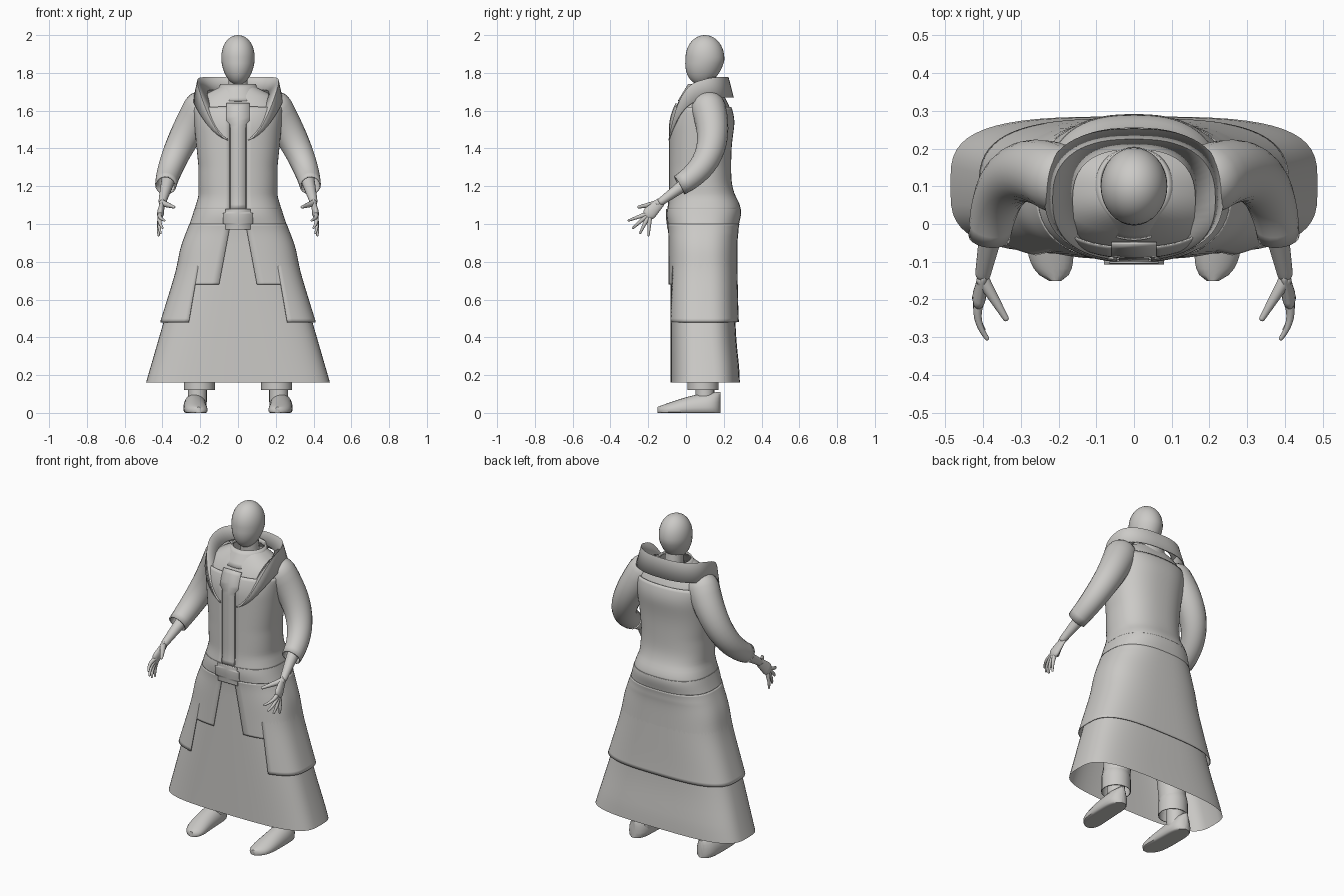
import bpy, bmesh, math
from math import sin, cos, pi
from mathutils import Vector

cube = bpy.data.objects.get("Cube")
if cube:
    bpy.data.objects.remove(cube, do_unlink=True)

clay = bpy.data.materials.new("warm_grey")
clay.use_nodes = True
clay.diffuse_color = (0.6, 0.59, 0.57, 1)
clay.node_tree.nodes["Principled BSDF"].inputs["Base Color"].default_value = clay.diffuse_color


def steps(low, high, count):
    """Evenly spaced values, both ends included."""
    return [low + (high - low) * i / count for i in range(count + 1)]


def mix(a, b, t):
    return a + (b - a) * t


def bump(z, middle, width):
    return math.exp(-((z - middle) / width) ** 2)


def signed_power(value, power):
    return math.copysign(abs(value) ** power, value)


def skin(name, rings, closed=True, start=False, end=False, thick=0):
    """Bridge rings of points into one smooth object."""
    bm = bmesh.new()
    grid = [[bm.verts.new(p) for p in ring] for ring in rings]
    count = len(grid[0])
    for a, b in zip(grid, grid[1:]):
        for i in range(count if closed else count - 1):
            j = (i + 1) % count
            bm.faces.new((a[i], a[j], b[j], b[i]))
    if start:
        bm.faces.new(grid[0])
    if end:
        bm.faces.new(grid[-1])
    bmesh.ops.recalc_face_normals(bm, faces=bm.faces)
    mesh = bpy.data.meshes.new(name)
    bm.to_mesh(mesh)
    bm.free()
    mesh.materials.append(clay)
    ob = bpy.data.objects.new(name, mesh)
    bpy.context.collection.objects.link(ob)
    if thick:
        cloth = ob.modifiers.new("cloth", 'SOLIDIFY')
        cloth.thickness, cloth.offset = thick, 0
    bpy.ops.object.select_all(action='DESELECT')
    ob.select_set(True)
    bpy.context.view_layer.objects.active = ob
    bpy.ops.object.shade_smooth_by_angle(angle=math.radians(50))


def slab(z, half, front, back, power=2, gap=0, grow=0, drop=0, count=56):
    """Rounded horizontal outline; gap opens the front, drop lowers it there."""
    a, b, middle = half + grow, (back - front) / 2 + grow, (front + back) / 2
    d = math.asin((gap / a) ** (power / 2))
    points = []
    for t in steps(d - pi / 2, 3 * pi / 2 - d, count)[:None if gap else -1]:
        points.append((a * signed_power(cos(t), 2 / power),
                       middle + b * signed_power(sin(t), 2 / power),
                       z - drop * ((1 - sin(t)) / 2) ** 4))
    return points


def tube(name, start, end, r_start, r_end, bend=None, flat=1, open_end=False, thick=0):
    """Tapered limb along a quadratic curve with domed ends."""
    a, c = Vector(start), Vector(end)
    b = Vector(bend) if bend else (a + c) / 2
    stations = []
    for t in steps(0, 1, 14):
        way = ((b - a) * (1 - t) + (c - b) * t).normalized()
        stations.append((a * (1 - t) ** 2 + b * 2 * t * (1 - t) + c * t * t, way, mix(r_start, r_end, t)))
    dome = steps(0.3, 1.5, 5)
    p, way, r = stations[0]
    head = [(p - way * r * sin(q), way, r * cos(q)) for q in reversed(dome)]
    p, way, r = stations[-1]
    tail = [] if open_end else [(p + way * r * sin(q), way, r * cos(q)) for q in dome]
    rings = []
    for p, way, r in head + stations + tail:
        u = (Vector((1, 0, 0)) - way * way.x).normalized()
        v = way.cross(u)
        rings.append([p + r * (u * cos(q) * flat + v * sin(q)) for q in steps(0, 2 * pi, 20)[:-1]])
    skin(name, rings, start=True, end=not open_end, thick=thick)


def body(z):
    """Robe outline at a height: half width, front, back and squareness."""
    flare, chest, neck = max(0, 1.15 - z), max(0, min(1, (z - 1.3) / 0.3)), max(0, (z - 1.5) / 0.23)
    half = 0.2 + 0.29 * flare + 0.012 * bump(z, 0.88, 0.1) + 0.03 * chest
    half *= math.sqrt(1 - max(0, (z - 1.6) / 0.14) ** 2)
    front = 0.1 * neck ** 2 - 0.082 - 0.01 * bump(z, 1.05, 0.06)
    back = 0.23 + 0.03 * min(1, flare * 5) + 0.04 * bump(z, 1.08, 0.09)
    back += 0.025 * bump(z, 0.16, 0.2) + 0.02 * bump(z, 1.57, 0.12) - 0.06 * neck ** 2
    return half, front, back, 2.4 + flare


def layer(name, low, high, gaps=(0, 0), grows=(0, 0), thick=0.004):
    """Cloth following the body; gaps and grows run from bottom to top."""
    rings = [slab(mix(low, high, t), *body(mix(low, high, t)), gap=mix(*gaps, t), grow=mix(*grows, t))
             for t in steps(0, 1, 30)]
    skin(name, rings, closed=not gaps[0], thick=thick)


def front_strip(name, low, high, width, lift):
    """Flat strip down the middle of the front; width depends on height."""
    skin(name, [[(x, body(z)[1] - lift, z) for x in (-width(z), 0, width(z))]
                for z in steps(low, high, 24)], closed=False, thick=0.006)


# Robe and its overlapping layers
layer("robe", 0.16, 1.73, thick=0)
layer("long_coat_skirt", 0.48, 1.07, gaps=(0.26, 0.16), grows=(0.016, 0.004))
layer("coat_front_skirt", 0.68, 1, gaps=(0.1, 0.04), grows=(0.01, 0.01))
layer("jacket", 1.07, 1.62, gaps=(0.045, 0.045), grows=(0.007, 0.007))
layer("belt", 1, 1.08, grows=(0.008, 0.008))
front_strip("belt_flap", 0.97, 1.08, lambda z: 0.08 if 1 < z < 1.06 else 0.065, 0.012)
front_strip("front_placket", 1.08, 1.64, lambda z: 0.04 if z < 1.54 else 0.06, 0.006)

# Folded hood collar, from inner base over the rim to the outer base
skin("hood_collar", [
    slab(1.71, 0.165, -0.075, 0.2, 2.5, gap=0.045, drop=0.25),
    slab(1.775, 0.215, -0.093, 0.225, 2.5, gap=0.055, drop=0.345),
    slab(1.67, 0.235, -0.088, 0.25, 2.5, gap=0.06, drop=0.23)], closed=False, thick=0.006)

# Standing shirt collar, neck and egg-shaped head
skin("shirt_collar", [slab(mix(1.65, 1.74, t), mix(0.13, 0.09, t), mix(-0.04, 0.015, t), 0.2)
                      for t in steps(0, 1, 4)], thick=0.008)
tube("neck", (0, 0.12, 1.65), (0, 0.11, 1.78), 0.055, 0.05)
head = []
for q in steps(0.04, pi - 0.04, 24):
    middle, depth = 0.1 - 0.02 * max(0, cos(q)), 0.103 * sin(q) * (1 - 0.05 * cos(q))
    head.append(slab(1.868 - 0.132 * cos(q), 0.088 * sin(q) * (1 - 0.1 * cos(q)),
                     middle - depth, middle + depth, count=32))
skin("head", head, start=True, end=True)

# Mirrored limbs
for side, label in ((1, "left_"), (-1, "right_")):
    # Sleeve, forearm and hand
    tube(label + "sleeve", (side * 0.2, 0.12, 1.61), (side * 0.383, -0.035, 1.205), 0.088, 0.052,
         bend=(side * 0.36, 0.2, 1.34), open_end=True, thick=0.008)
    tube(label + "forearm", (side * 0.37, 0.02, 1.23), (side * 0.4, -0.13, 1.12), 0.036, 0.021)
    tube(label + "palm", (side * 0.4, -0.14, 1.11), (side * 0.41, -0.19, 1.06), 0.026, 0.036, flat=0.5)
    for i, finger in enumerate(("index", "middle", "ring", "little")):
        q = math.radians(20 + 22 * i)
        reach = Vector((0, -cos(q), -sin(q)))
        palm = Vector((side * 0.41, -0.19, 1.06))
        tip = palm + reach * 0.12 + Vector((side * (i - 2) * 0.01, 0, 0))
        tube(label + finger + "_finger", palm + reach * 0.02, tip, 0.013, 0.006,
             bend=palm + reach * 0.07 + Vector((side * 0.015, 0, 0)))
    tube(label + "thumb", (side * 0.4, -0.15, 1.11), (side * 0.34, -0.25, 1.09), 0.018, 0.008)

    # Trouser leg with a turned cuff, and ankle
    tube(label + "trouser_leg", (side * 0.11, 0.09, 0.95), (side * 0.205, 0.09, 0.16), 0.1, 0.074,
         bend=(side * 0.19, 0.09, 0.5), open_end=True)
    tube(label + "trouser_cuff", (side * 0.205, 0.09, 0.2), (side * 0.205, 0.09, 0.12), 0.08, 0.08,
         open_end=True, thick=0.004)
    tube(label + "ankle", (side * 0.215, 0.1, 0.06), (side * 0.215, 0.1, 0.22), 0.05, 0.05)

    # Shoe from heel to pointed toe
    shoe = []
    for t in steps(0.01, 0.99, 20):
        middle, y = 0.228 - 0.02 * t ** 4, 0.185 - 0.34 * t
        width, height = 0.062 * (1 - abs(2 * t - 1) ** 5) ** 0.6, 0.03 + 0.08 * cos(t * pi / 2)
        shoe.append([(side * (middle + width * cos(q)), y, height * (max(sin(q), -0.4) + 0.4) / 1.4)
                     for q in steps(0, 2 * pi, 20)[:-1]])
    skin(label + "shoe", shoe, start=True, end=True)
